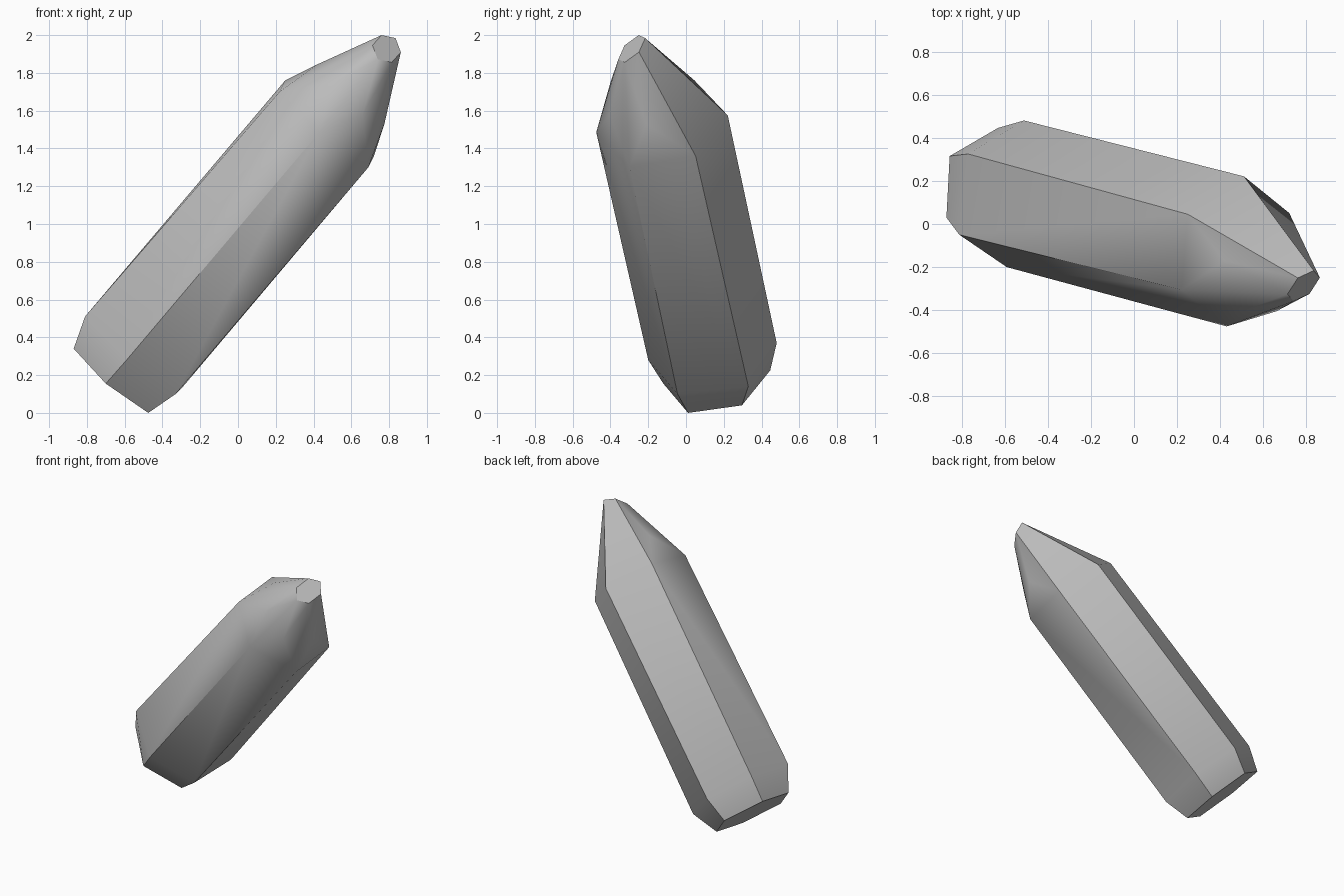
import bpy
import bmesh
import math
from mathutils import Vector

default_cube = bpy.data.objects.get("Cube")
if default_cube:
    bpy.data.objects.remove(default_cube, do_unlink=True)


def make_material(name, colour):
    material = bpy.data.materials.new(name)
    material.use_nodes = True
    material.diffuse_color = colour
    shader = next(n for n in material.node_tree.nodes if n.type == 'BSDF_PRINCIPLED')
    shader.inputs["Base Color"].default_value = colour
    return material


def hex_ring(bm, centre, half):
    """Six-sided ring: three corners, then the same three reflected through the centre."""
    centre = Vector(centre)
    corners = [Vector(p) for p in half]
    corners += [2 * centre - p for p in corners]
    return [bm.verts.new(p) for p in corners]


def bridge(bm, lower, upper, bulges=None):
    """Join two rings; a bulged side gets a raised point in its middle."""
    count = len(lower)
    for i in range(count):
        j = (i + 1) % count
        side = [lower[i], lower[j], upper[j], upper[i]]
        if bulges and i in bulges:
            peak = bm.verts.new(bulges[i])
            for k in range(4):
                bm.faces.new((side[k], side[(k + 1) % 4], peak))
        else:
            bm.faces.new(side)


bm = bmesh.new()

# Leaning hexagonal shaft with a chamfered base and a tapering tip
base = hex_ring(bm, (-.665, .163, .19),
                [(-.7, -.12, .155), (-.87, .03, .34), (-.855, .315, .38)])
foot = hex_ring(bm, (-.55, .14, .325),
                [(-.59, -.2, .28), (-.81, -.05, .51), (-.77, .325, .55)])
shoulder = hex_ring(bm, (.47, -.127, 1.53),
                    [(.43, -.475, 1.485), (.22, -.305, 1.7), (.25, .045, 1.76)])
tip = hex_ring(bm, (.787, -.287, 1.928),
               [(.74, -.358, 1.872), (.712, -.325, 1.946), (.76, -.25, 2)])

# Worn, slightly swollen facets on the front of the point
swollen = {0: (.51, -.4, 1.75), 1: (.42, -.17, 1.845),
           4: (.775, -.21, 1.53), 5: (.66, -.405, 1.58)}

bridge(bm, base, foot)
bridge(bm, foot, shoulder)
bridge(bm, shoulder, tip, swollen)
bm.faces.new(base)
bm.faces.new(tip)
bmesh.ops.recalc_face_normals(bm, faces=bm.faces)

mesh = bpy.data.meshes.new("crystal_shard")
bm.to_mesh(mesh)
bm.free()
mesh.materials.append(make_material("mid grey crystal", (.5, .5, .5, 1)))

shard = bpy.data.objects.new("crystal_shard", mesh)
bpy.context.collection.objects.link(shard)

# Soft shading across the shallow bevels, crisp along the shaft edges
bpy.ops.object.select_all(action='DESELECT')
shard.select_set(True)
bpy.context.view_layer.objects.active = shard
bpy.ops.object.shade_smooth_by_angle(angle=math.radians(30))
